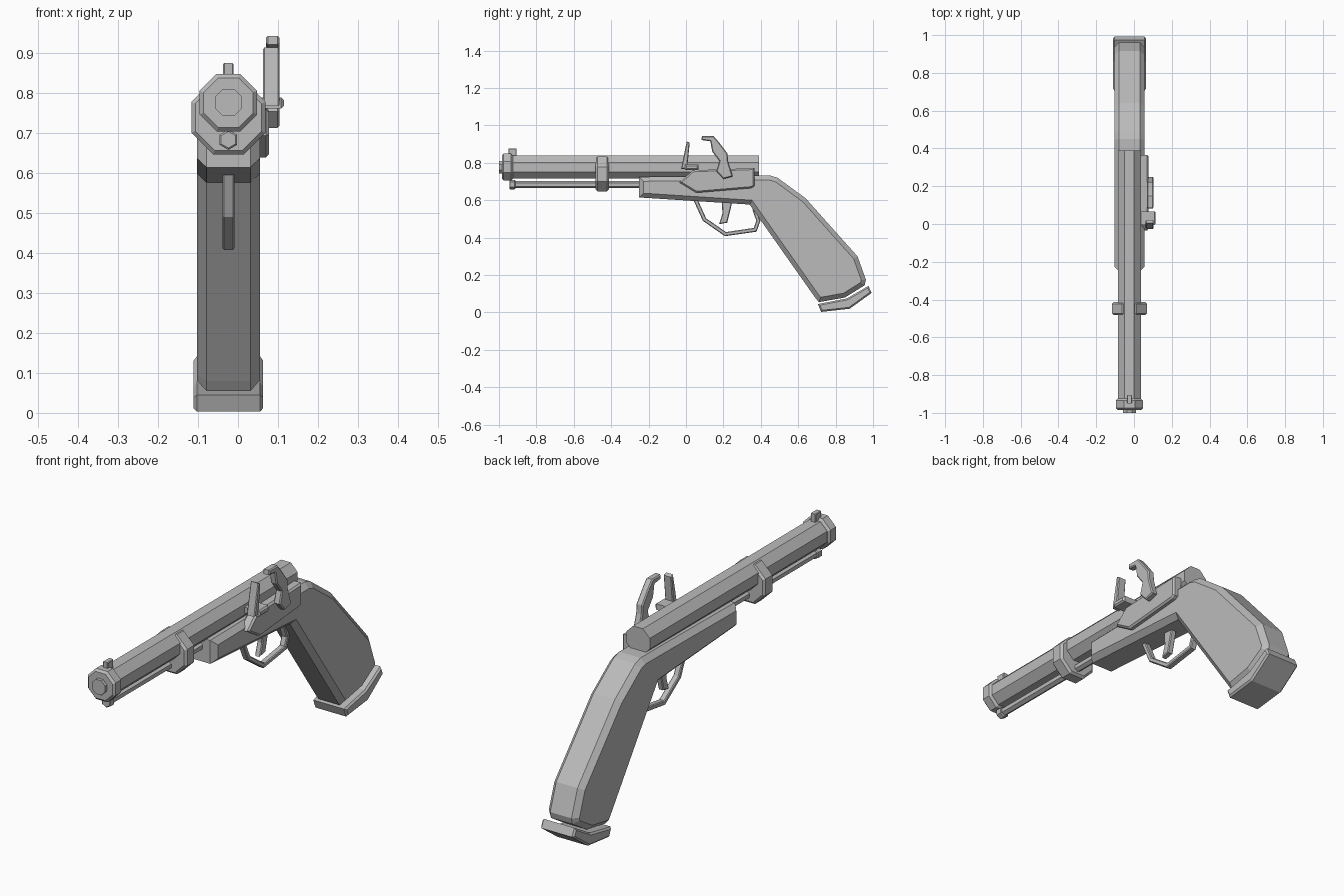
import bpy, bmesh, math

old = bpy.data.objects.get("Cube")
if old:
    bpy.data.objects.remove(old, do_unlink=True)

MID = -0.024   # centre line of the barrel and stock

grey = bpy.data.materials.new("plain grey")
grey.use_nodes = True
grey.diffuse_color = (0.5, 0.5, 0.5, 1)
grey.node_tree.nodes["Principled BSDF"].inputs["Base Color"].default_value = (0.5, 0.5, 0.5, 1)


def prism(name, start, end, bevel):
    """Closed solid between two matching outlines, with chamfered end rims."""
    bm = bmesh.new()
    a = [bm.verts.new(p) for p in start]
    b = [bm.verts.new(p) for p in end]
    n = len(a)
    caps = [bm.faces.new(a), bm.faces.new(b[::-1])]
    for i in range(n):
        j = (i + 1) % n
        bm.faces.new((a[j], a[i], b[i], b[j]))
    bmesh.ops.recalc_face_normals(bm, faces=bm.faces)
    if bevel:
        rims = list({e for f in caps for e in f.edges})
        bmesh.ops.bevel(bm, geom=rims, offset=bevel, segments=1,
                        affect='EDGES', profile=0.5)
    mesh = bpy.data.meshes.new(name)
    bm.to_mesh(mesh)
    bm.free()
    mesh.materials.append(grey)
    obj = bpy.data.objects.new(name, mesh)
    bpy.context.collection.objects.link(obj)
    return obj


def plate(name, outline, x0, x1, bevel=0.0):
    """Side outline in (y, z), given thickness across x."""
    return prism(name, [(x0, y, z) for y, z in outline],
                 [(x1, y, z) for y, z in outline], bevel)


def tube(name, sides, apothem, z, y0, y1, bevel=0.0):
    """Regular polygon bar along y, with flat sides facing left and right."""
    r = apothem / math.cos(math.pi / sides)
    angles = [(i + 0.5) * math.tau / sides for i in range(sides)]
    ring = [(MID + r * math.cos(t), z + r * math.sin(t)) for t in angles]
    return prism(name, [(x, y0, h) for x, h in ring],
                 [(x, y1, h) for x, h in ring], bevel)


def box(name, x0, x1, y0, y1, z0, z1, bevel=0.0):
    return plate(name, [(y0, z0), (y1, z0), (y1, z1), (y0, z1)], x0, x1, bevel)


# Barrel, muzzle and fittings
BORE_Z = 0.777
tube("barrel", 8, 0.061, BORE_Z, -0.96, 0.39)
tube("muzzle_ring", 8, 0.072, BORE_Z, -0.985, -0.925, 0.01)
tube("muzzle_plug", 8, 0.034, BORE_Z, -1.0, -0.97)
tube("barrel_band", 8, 0.093, 0.74, -0.483, -0.413, 0.01)
box("front_sight", MID - 0.013, MID + 0.013, -0.95, -0.906, 0.83, 0.876, 0.003)

# Ramrod under the barrel
tube("ramrod", 6, 0.016, 0.684, -0.92, -0.2)
tube("ramrod_tip", 6, 0.022, 0.684, -0.945, -0.912, 0.004)

# Stock and grip in one piece
plate("stock", [(-0.25, 0.725), (-0.25, 0.615), (0.34, 0.577), (0.69, 0.08),
                (0.71, 0.055), (0.85, 0.08), (0.955, 0.145), (0.962, 0.175),
                (0.917, 0.3), (0.64, 0.61), (0.49, 0.72), (0.45, 0.732),
                (0.36, 0.732)],
      MID - 0.079, MID + 0.079, 0.024)

# Butt cap
plate("butt_cap", [(0.705, 0.045), (0.722, 0.003), (0.875, 0.02), (0.993, 0.105),
                   (0.975, 0.142), (0.86, 0.075)],
      MID - 0.087, MID + 0.087, 0.008)

# Trigger and guard
plate("trigger", [(0.19, 0.6), (0.248, 0.6), (0.24, 0.56), (0.22, 0.48),
                  (0.177, 0.472), (0.195, 0.53)],
      MID - 0.014, MID + 0.014, 0.004)
plate("trigger_guard", [(0.04, 0.6), (0.09, 0.49), (0.208, 0.408), (0.377, 0.432),
                        (0.398, 0.49), (0.37, 0.56), (0.355, 0.55), (0.376, 0.49),
                        (0.362, 0.452), (0.214, 0.43), (0.108, 0.503), (0.064, 0.6)],
      MID - 0.015, MID + 0.015, 0.004)

# Lock on the left side
plate("lock_plate", [(-0.035, 0.695), (0.035, 0.76), (0.365, 0.772),
                     (0.365, 0.675), (0.35, 0.665), (0.055, 0.64)],
      0.03, 0.078, 0.008)
box("flash_pan", 0.03, 0.115, -0.005, 0.067, 0.762, 0.79, 0.007)
plate("striker_plate", [(-0.026, 0.768), (0.006, 0.768), (0.02, 0.908),
                        (0.004, 0.915)],
      0.062, 0.104, 0.004)
plate("hammer", [(0.083, 0.922), (0.085, 0.944), (0.147, 0.944), (0.175, 0.912),
                 (0.222, 0.85), (0.225, 0.81), (0.25, 0.727), (0.2, 0.714),
                 (0.162, 0.755), (0.178, 0.81), (0.14, 0.86), (0.13, 0.915)],
      0.07, 0.104, 0.005)
